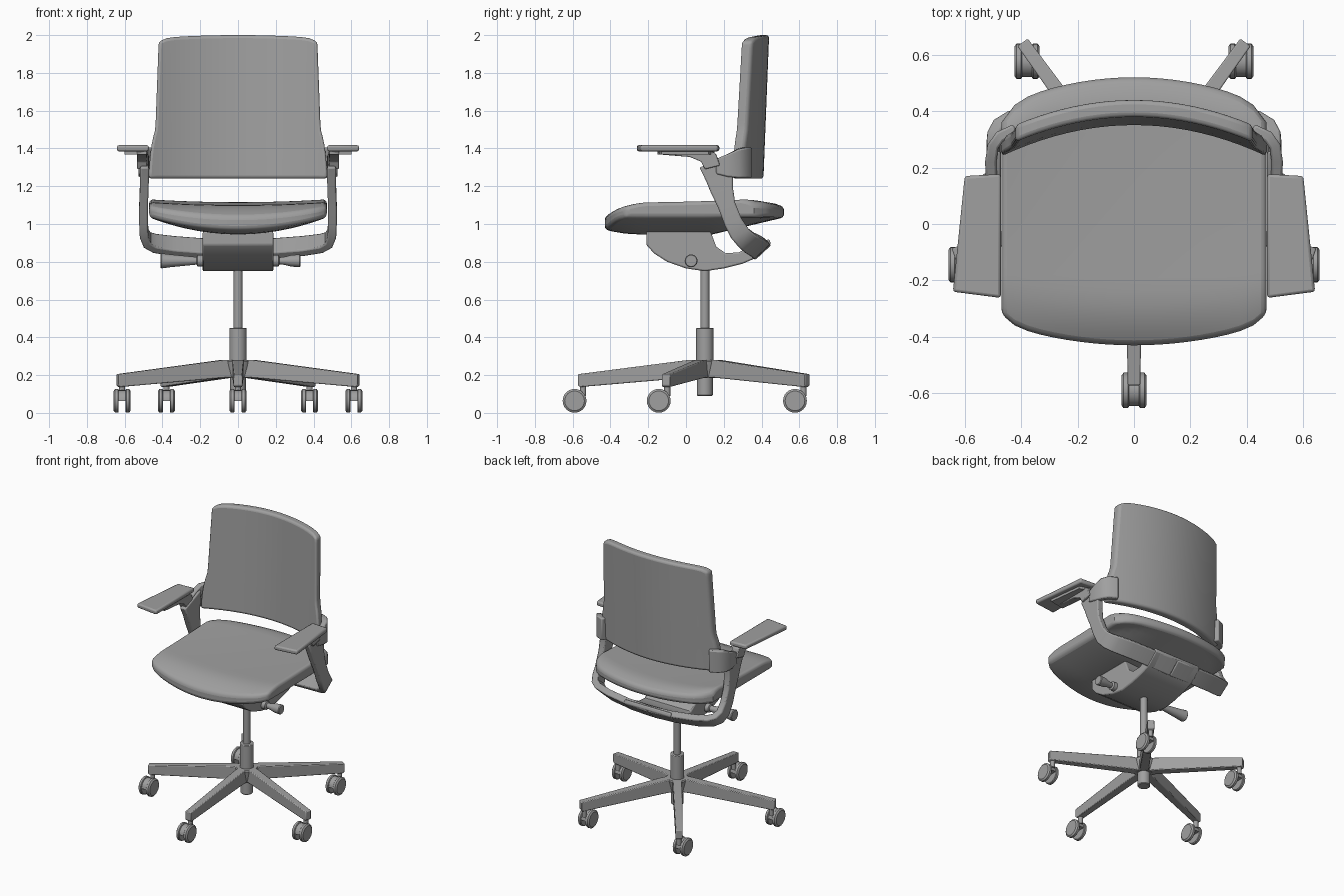
import bpy, bmesh, math
from mathutils import Vector, Matrix

if "Cube" in bpy.data.objects:
    bpy.data.objects.remove(bpy.data.objects["Cube"], do_unlink=True)

grey = bpy.data.materials.new("mid_grey")
grey.use_nodes = True
grey.diffuse_color = (0.35, 0.35, 0.35, 1)
grey.node_tree.nodes["Principled BSDF"].inputs["Base Color"].default_value = (0.35, 0.35, 0.35, 1)


def finish(name, bm, bevel=0, mirror=False, segments=2):
    bmesh.ops.recalc_face_normals(bm, faces=bm.faces)
    mesh = bpy.data.meshes.new(name)
    bm.to_mesh(mesh)
    bm.free()
    obj = bpy.data.objects.new(name, mesh)
    bpy.context.collection.objects.link(obj)
    mesh.materials.append(grey)
    bpy.ops.object.select_all(action='DESELECT')
    obj.select_set(True)
    bpy.context.view_layer.objects.active = obj
    bpy.ops.object.shade_smooth_by_angle(angle=math.radians(35))
    if bevel:
        mod = obj.modifiers.new("rounded_edges", 'BEVEL')
        mod.width, mod.segments = bevel, segments
        mod.limit_method, mod.angle_limit = 'ANGLE', math.radians(40)
    if mirror:
        obj.modifiers.new("mirror", 'MIRROR').use_mirror_merge = False
    return obj


def loft(name, rings, **kw):
    """Skin a row of closed rings and cap both ends."""
    bm = bmesh.new()
    loops = [[bm.verts.new(p) for p in ring] for ring in rings]
    n = len(loops[0])
    for a, b in zip(loops, loops[1:]):
        for i in range(n):
            bm.faces.new((a[i], a[(i + 1) % n], b[(i + 1) % n], b[i]))
    bm.faces.new(loops[0])
    bm.faces.new(loops[-1])
    return finish(name, bm, **kw)


def prism(name, profile, x0, x1, **kw):
    """Extrude a (y, z) profile along x."""
    return loft(name, [[(x, y, z) for y, z in profile] for x in (x0, x1)], **kw)


def lathe(name, stations, matrix, sides=24, **kw):
    """Turn (distance, radius) stations round local z."""
    turn = [2 * math.pi * i / sides for i in range(sides)]
    return loft(name, [[matrix @ Vector((r * math.cos(a), r * math.sin(a), d)) for a in turn]
                       for d, r in stations], **kw)


def strip(name, path, half_thick, **kw):
    """Sweep a flat bar along (point, width direction, half width)."""
    rings = []
    for i, (p, w, h) in enumerate(path):
        t = Vector(path[min(i + 1, len(path) - 1)][0]) - Vector(path[max(i - 1, 0)][0])
        w = Vector(w).normalized()
        n = t.cross(w).normalized() * half_thick
        p, w = Vector(p), w * h
        rings.append([p + w + n, p - w + n, p - w - n, p + w - n])
    return loft(name, rings, **kw)


def slab(name, fn, nu, nv, **kw):
    """Cushion from two surfaces fn(u, v, side), u in -1..1, v in 0..1."""
    bm = bmesh.new()
    g = [[[bm.verts.new(fn(2 * i / nu - 1, j / nv, s)) for j in range(nv + 1)]
          for i in range(nu + 1)] for s in (0, 1)]
    for s in g:
        for i in range(nu):
            for j in range(nv):
                bm.faces.new((s[i][j], s[i + 1][j], s[i + 1][j + 1], s[i][j + 1]))
    a, b = g
    for i in range(nu):
        for j in (0, nv):
            bm.faces.new((a[i][j], a[i + 1][j], b[i + 1][j], b[i][j]))
    for j in range(nv):
        for i in (0, nu):
            bm.faces.new((a[i][j], a[i][j + 1], b[i][j + 1], b[i][j]))
    return finish(name, bm, **kw)


# Seat cushion: rounded outline, waterfall front, bowl-shaped underside
def seat_point(u, v, side):
    front = -0.43 + 0.075 * u**2 + 0.035 * u**12
    rear = 0.52 - 0.10 * u**2 - 0.06 * u**12
    y = front + (rear - front) * v
    lip = max(0, 1 - v / 0.2)**2
    if side == 0:
        z = 1.10 + 0.015 * u**2 + 0.02 * v**2 - 0.06 * lip * (1 - 0.6 * u**2)
        z -= 0.03 * max(0, (v - 0.88) / 0.12)**2
    else:
        rise = max(0, (v - 0.6) / 0.4)
        z = 0.945 + 0.09 * min(1, math.hypot(u**2, rise)) + 0.025 * lip * (1 - u**2)
    return (0.47 * u, y, z)


slab("seat", seat_point, 20, 20, bevel=0.02, segments=3)


# Backrest: curved in plan, narrower towards the top
def back_point(u, v, side):
    half = 0.447 - 0.027 * v + 0.025 * (1 - min(1, v / 0.36)**3)
    x = half * u
    z = 1.24 + v * (0.76 - 0.015 * u**2 - 0.02 * u**14)
    return (x, 0.35 + 0.03 * v - 0.5 * x * x + 0.06 * side, z)


slab("backrest", back_point, 20, 20, bevel=0.016, segments=3)

# Side struts that bend under the seat into one rear bar
strip("support_frame", [
    ((0.495, 0.165, 1.335), (0, 0.9, 0.35), 0.10),
    ((0.495, 0.178, 1.25), (0, 0.93, 0.3), 0.075),
    ((0.497, 0.19, 1.18), (0, 0.95, 0.25), 0.06),
    ((0.50, 0.215, 1.10), (0, 0.95, 0.28), 0.047),
    ((0.50, 0.25, 1.01), (0, 0.93, 0.35), 0.048),
    ((0.497, 0.285, 0.95), (0, 0.88, 0.45), 0.052),
    ((0.48, 0.32, 0.915), (0, 0.8, 0.6), 0.055),
    ((0.44, 0.345, 0.897), (0, 0.75, 0.65), 0.057),
    ((0.34, 0.37, 0.883), (0, 0.73, 0.68), 0.058),
    ((0.17, 0.388, 0.87), (0, 0.73, 0.68), 0.058),
    ((0, 0.393, 0.865), (0, 0.73, 0.68), 0.058),
], 0.023, bevel=0.008, mirror=True)

# Brackets from the struts round to the backrest edges
strip("back_bracket", [
    ((0.505, 0.16, 1.305), (0, 0, 1), 0.04),
    ((0.508, 0.22, 1.31), (0, 0, 1), 0.06),
    ((0.50, 0.275, 1.32), (0, 0, 1), 0.077),
    ((0.475, 0.31, 1.325), (0, 0, 1), 0.08),
    ((0.42, 0.335, 1.325), (0, 0, 1), 0.08),
], 0.02, bevel=0.008, mirror=True)

# Armrests: tapered pad, carrier plate and neck
pad = [(0.472, -0.262), (0.642, -0.24), (0.60, 0.17), (0.472, 0.177)]
loft("armrest_pad", [[(x, y, z) for x, y in pad] for z in (1.385, 1.417)],
     bevel=0.01, mirror=True)
plate = [(0.485, -0.15), (0.60, -0.13), (0.57, 0.12), (0.485, 0.15)]
loft("armrest_plate", [[(x, y, z) for x, y in plate] for z in (1.368, 1.387)], mirror=True)
prism("armrest_neck", [(-0.15, 1.387), (-0.14, 1.368), (0.02, 1.355), (0.08, 1.33),
                       (0.10, 1.29), (0.18, 1.31), (0.16, 1.37), (0.13, 1.387)],
      0.48, 0.535, bevel=0.005, mirror=True)

# Tilt mechanism housing with its rear tail
prism("tilt_mechanism", [
    (-0.21, 0.96), (-0.21, 0.89), (-0.17, 0.845), (-0.10, 0.80), (0, 0.765), (0.10, 0.75),
    (0.20, 0.765), (0.30, 0.79), (0.37, 0.82), (0.45, 0.895), (0.44, 0.92), (0.36, 0.89),
    (0.28, 0.85), (0.21, 0.845), (0.16, 0.88), (0.13, 0.96)], -0.187, 0.187, bevel=0.008)

# Adjustment levers on both sides
for name, sign, stations in (
        ("right_lever", -1, [(0.18, 0.03), (0.215, 0.03), (0.22, 0.02), (0.26, 0.024),
                             (0.36, 0.034), (0.405, 0.04), (0.41, 0.036)]),
        ("left_lever", 1, [(0.18, 0.03), (0.215, 0.03), (0.22, 0.018), (0.25, 0.022),
                           (0.28, 0.03), (0.325, 0.034), (0.33, 0.03)])):
    lathe(name, stations, Matrix.Translation((0, 0.027, 0.805))
          @ Matrix.Rotation(sign * math.pi / 2, 4, 'Y'))

# Gas column
hub = Matrix.Translation((0, 0.10, 0))
lathe("column_foot", [(0.09, 0.038), (0.095, 0.042), (0.28, 0.042)], hub)
lathe("column_sleeve", [(0.27, 0.046), (0.45, 0.046)], hub, bevel=0.004)
lathe("column_piston", [(0.44, 0.024), (0.78, 0.024)], hub)
lathe("base_hub", [(0.185, 0.055), (0.272, 0.075), (0.28, 0.07)], hub)

# Five-star base with twin-wheel casters, all casters trailing to the front
leg = [(0, 0.19), (0.10, 0.185), (0.66, 0.137), (0.672, 0.145), (0.672, 0.205), (0.09, 0.28), (0, 0.28)]
arch = [math.pi * i / 12 for i in range(13)]
for k in range(5):
    angle = -math.pi / 2 + k * math.tau / 5
    out = Vector((math.cos(angle), math.sin(angle), 0))
    across = Vector((-out.y, out.x, 0))
    centre = Vector((0, 0.10, 0))
    loft(f"base_leg_{k + 1}", [[centre + out * r + across * s * (0.032 - 0.014 * r)
                                + Vector((0, 0, z)) for r, z in leg] for s in (-1, 1)], bevel=0.005)
    pivot = centre + out * 0.645
    lathe(f"caster_stem_{k + 1}", [(0.09, 0.016), (0.16, 0.016)], Matrix.Translation(pivot), sides=12)
    axle = pivot + Vector((0, -0.045, 0.064))
    prism(f"caster_cover_{k + 1}", [(axle.y + 0.056 * math.cos(a), axle.z + 0.056 * math.sin(a))
                                    for a in arch], axle.x - 0.025, axle.x + 0.025)
    for side, sign in (("right", -1), ("left", 1)):
        lathe(f"caster_wheel_{side}_{k + 1}",
              [(0.018, 0.058), (0.022, 0.063), (0.037, 0.063), (0.045, 0.052)],
              Matrix.Translation(axle) @ Matrix.Rotation(sign * math.pi / 2, 4, 'Y'))
